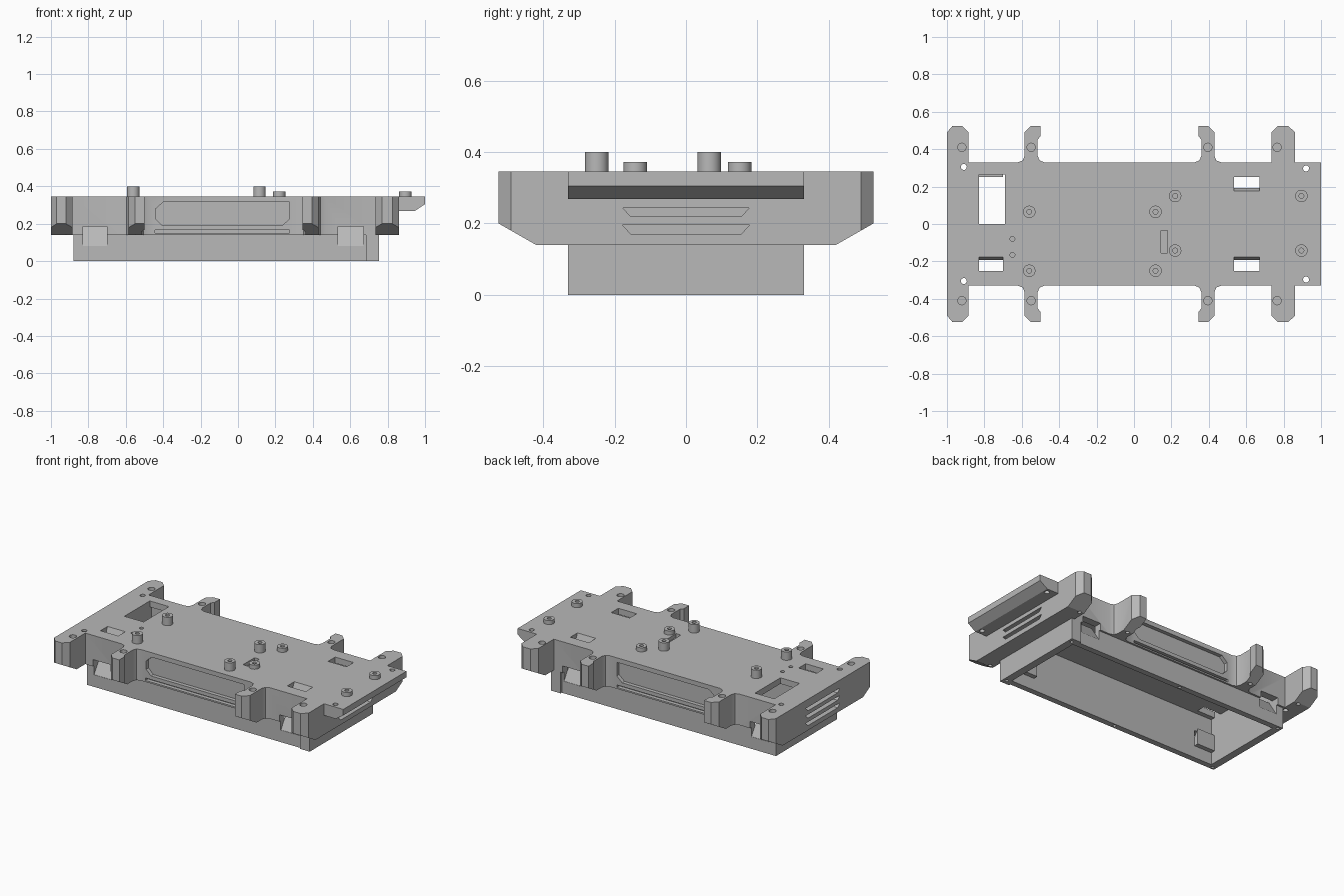
import bpy, bmesh, math

cube = bpy.data.objects.get("Cube")
if cube:
    bpy.data.objects.remove(cube, do_unlink=True)

grey = bpy.data.materials.new("light_grey")
grey.use_nodes = True
GREY = (0.48, 0.48, 0.48, 1)
grey.diffuse_color = GREY
grey.node_tree.nodes["Principled BSDF"].inputs["Base Color"].default_value = GREY

TOP, MID, HALF = 0.345, 0.14, 0.33
SIDES = (-1, 1)


def prism(bm, pts, axis, lo, hi):
    """Extrude a 2D outline along an axis; the outline uses the other two axes in order."""
    def place(p, h):
        v = list(p)
        v.insert("xyz".index(axis), h)
        return bm.verts.new(v)
    a = [place(p, lo) for p in pts]
    b = [place(p, hi) for p in pts]
    faces = [bm.faces.new(a), bm.faces.new(b)]
    for i in range(len(a)):
        j = (i + 1) % len(a)
        faces.append(bm.faces.new((a[i], a[j], b[j], b[i])))
    bmesh.ops.recalc_face_normals(bm, faces=faces)


def rect(x0, x1, y0, y1):
    return [(x0, y0), (x1, y0), (x1, y1), (x0, y1)]


def circle(x, y, r, n=24):
    return [(x + r * math.cos(math.tau * i / n), y + r * math.sin(math.tau * i / n))
            for i in range(n)]


def make(name, prisms):
    bm = bmesh.new()
    for p in prisms:
        prism(bm, *p)
    me = bpy.data.meshes.new(name)
    bm.to_mesh(me)
    bm.free()
    me.materials.append(grey)
    ob = bpy.data.objects.new(name, me)
    bpy.context.collection.objects.link(ob)
    return ob


def cutter(name, prisms):
    ob = make(name, prisms)
    ob.hide_render = True
    return ob


def carve(ob, cutters):
    for c in cutters:
        m = ob.modifiers.new(c.name, 'BOOLEAN')
        m.operation = 'DIFFERENCE'
        m.solver = 'EXACT'
        m.object = c
    dg = bpy.context.evaluated_depsgraph_get()
    me = bpy.data.meshes.new_from_object(ob.evaluated_get(dg))
    ob.modifiers.clear()
    ob.data = me


# Plan outline of the deck with its mounting tabs
hook = [(-.62, HALF), (-.595, .34), (-.585, .365), (-.585, .49), (-.55, .525), (-.5, .525),
        (-.5, .47), (-.515, .45), (-.515, .365), (-.505, .34), (-.48, HALF)]
hook_mirrored = [(-.155 - x, y) for x, y in reversed(hook)]
edge = ([(-1, .49), (-.97, .525), (-.92, .525), (-.885, .49), (-.885, HALF)] + hook
        + hook_mirrored
        + [(.735, HALF), (.735, .49), (.77, .525), (.825, .525), (.86, .49)])
outline = edge + [(x, -y) for x, y in reversed(edge)]

deck = make("deck", [(outline, 'z', MID, TOP)])
skirt = make("skirt", [(rect(-.88, .755, -HALF, HALF), 'z', 0, MID)])
lip = make("end_lip", [([(.86, .268), (.945, .268), (1, .305), (1, TOP), (.86, TOP)],
                        'y', -HALF, HALF)])

# Hollow underside
cavity = cutter("cavity_cutter", [(rect(-.83, .705, -.28, .28), 'z', -.1, .305)])

# Sloped undersides of the tabs
slopes = cutter("tab_slope_cutter", [
    ([(s * .40, .1286), (s * .56, .1286), (s * .56, .22)], 'x', -1.1, 1.1) for s in SIDES])

# Strap windows through the side walls
WINDOWS = [(-.83, -.70), (.535, .67)]
windows = cutter("window_cutter", [
    (rect(a, b, *sorted((s * .2, s * .4))), 'z', .08, .185) for a, b in WINDOWS for s in SIDES])

# Openings and screw holes in the deck
holes = [(rect(-.83, -.69, 0, .265), 'z', .2, .4), (rect(.145, .18, -.155, -.035), 'z', .32, .4)]
for (a, b), s in ((WINDOWS[0], -1), (WINDOWS[1], -1), (WINDOWS[1], 1)):
    holes.append(([(s * .17, .36), (s * .25, .36), (s * .25, .29), (s * .20, .29)], 'x', a, b))
for s in SIDES:
    holes.append((circle(-.91, s * .305, .016), 'z', .1, .4))
    for x in (-.92, -.55, .395, .765):
        holes.append((circle(x, s * .41, .022), 'z', .29, .4))
        holes.append((circle(x, s * .41, .012), 'z', .1, .285))
for y in (-.08, -.165):
    holes.append((circle(-.65, y, .013), 'z', .32, .4))
deck_holes = cutter("deck_hole_cutter", holes)

# Recessed side panels with a thin groove below
panel = [(-.44, .225), (-.405, .19), (.235, .19), (.275, .225),
         (.275, .315), (-.40, .315), (-.44, .28)]
recesses = []
for s in SIDES:
    lo, hi = sorted((s * .305, s * .4))
    recesses += [(panel, 'y', lo, hi), (rect(-.445, .275, .15, .166), 'y', lo, hi)]
panels = cutter("panel_cutter", recesses)


# Vent grooves on both ends
def vent(z):
    return [(-.155, z - .012), (.155, z - .012), (.178, z + .012), (-.178, z + .012)]


vents = cutter("vent_cutter",
               [(vent(z), 'x', .82, .9) for z in (.183, .232)]
               + [(vent(z), 'x', -1.1, -.96) for z in (.183, .232, .281)])

# Slight step along the long sides of the skirt
step = cutter("skirt_step_cutter", [
    (rect(-.9, .685, *sorted((s * .318, s * .4))), 'z', -.1, .2) for s in SIDES])
rim_holes = cutter("rim_hole_cutter", [
    (circle(x, s * .298, .01, 12), 'z', -.05, .05) for x in (-.855, -.1, .73) for s in SIDES])
lip_holes = cutter("lip_hole_cutter", [
    (circle(.92, s * .297, .016), 'z', .2, .4) for s in SIDES])

carve(deck, [cavity, slopes, windows, deck_holes, panels, vents])
carve(skirt, [cavity, step, windows, rim_holes])
carve(lip, [lip_holes])

# Ramps behind the windows
make("strap_ramps", [([(s * .316, .08), (s * .25, .185), (s * .25, .08)], 'x', a, b)
                     for a, b in WINDOWS for s in SIDES])

# Standoffs on top of the deck
posts, bores = [], []
for xs, ys, h in (((-.56, .115), (.065, -.25), .4), ((.22, .895), (.15, -.142), .372)):
    for x in xs:
        for y in ys:
            posts.append((circle(x, y, .033, 32), 'z', TOP - .01, h))
            bores.append((circle(x, y, .013), 'z', TOP + .002, .5))
standoffs = make("standoffs", posts)
bore_cutter = cutter("standoff_bore_cutter", bores)
carve(standoffs, [bore_cutter])

# Remove the helpers and smooth the round parts
for ob in list(bpy.context.collection.objects):
    if ob.name.endswith("_cutter"):
        bpy.data.objects.remove(ob, do_unlink=True)
bpy.ops.object.select_all(action='DESELECT')
for ob in (deck, standoffs, lip, skirt):
    ob.select_set(True)
bpy.context.view_layer.objects.active = deck
bpy.ops.object.shade_smooth_by_angle(angle=math.radians(25))
